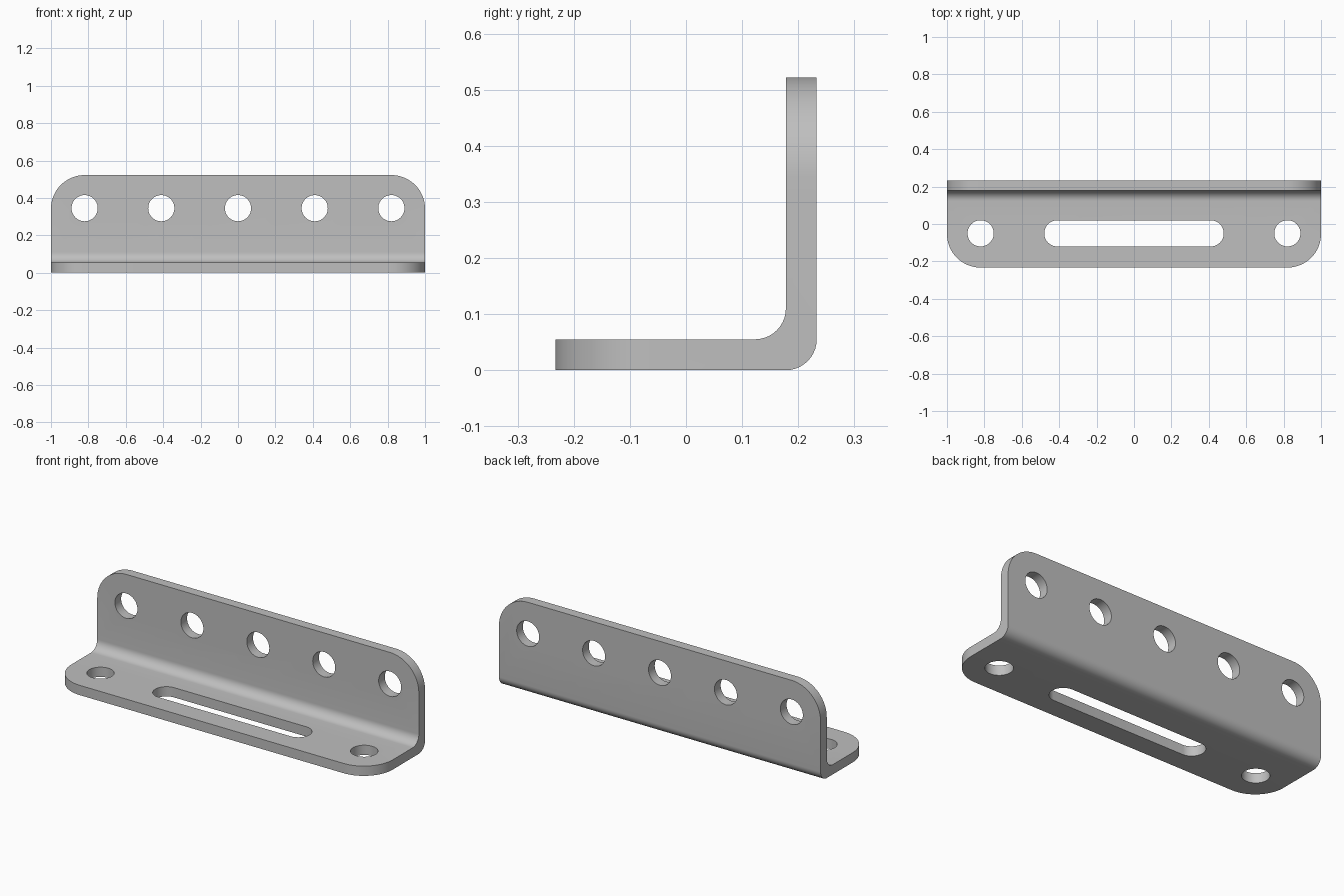
import bpy
import bmesh
from math import radians
from mathutils import Matrix

if "Cube" in bpy.data.objects:
    bpy.data.objects.remove(bpy.data.objects["Cube"])

HALF_Y, HEIGHT, THICK = 0.233, 0.522, 0.055
CORNER_R, HOLE_R = 0.18, 0.07
HOLE_X, HOLE_Y, HOLE_Z = 0.82, -0.05, 0.345


def make_object(name, bm):
    bmesh.ops.recalc_face_normals(bm, faces=bm.faces)
    mesh = bpy.data.meshes.new(name)
    bm.to_mesh(mesh)
    bm.free()
    obj = bpy.data.objects.new(name, mesh)
    bpy.context.collection.objects.link(obj)
    return obj


def bevel(bm, rule, radius, segments):
    edges = [e for e in bm.edges if rule(e)]
    bmesh.ops.bevel(bm, geom=edges, offset=radius, segments=segments,
                    profile=0.5, affect='EDGES', clamp_overlap=False)


# Steel material
steel = bpy.data.materials.new("steel grey")
steel.use_nodes = True
colour = (0.52, 0.52, 0.52, 1)
steel.diffuse_color = colour
steel.node_tree.nodes["Principled BSDF"].inputs["Base Color"].default_value = colour

# Angle section, extruded along x
inner = HALF_Y - THICK
section = [(-HALF_Y, 0), (HALF_Y, 0), (HALF_Y, HEIGHT),
           (inner, HEIGHT), (inner, THICK), (-HALF_Y, THICK)]
bm = bmesh.new()
face = bm.faces.new([bm.verts.new((-1, y, z)) for y, z in section])
out = bmesh.ops.extrude_face_region(bm, geom=[face])
bmesh.ops.translate(bm, vec=(2, 0, 0),
                    verts=[v for v in out["geom"] if isinstance(v, bmesh.types.BMVert)])


def at(e, y, z):
    return all(abs(v.co.y - y) < 1e-4 and abs(v.co.z - z) < 1e-4 for v in e.verts)


# Rounded bend, inside and outside
bevel(bm, lambda e: at(e, inner, THICK) or at(e, HALF_Y, 0), THICK, 10)


# Rounded free corners of both flanges
def free_corner(e):
    a, b = (v.co for v in e.verts)
    if abs(abs(a.x) - 1) > 1e-4 or abs(a.x - b.x) > 1e-4:
        return False
    return (max(a.y, b.y) < -HALF_Y + 1e-4) or (min(a.z, b.z) > HEIGHT - 1e-4)


bevel(bm, free_corner, CORNER_R, 16)
bracket = make_object("angle_bracket", bm)
bracket.data.materials.append(steel)

# Hole cutters
bm = bmesh.new()


def add_hole(matrix):
    bmesh.ops.create_cone(bm, cap_ends=True, segments=48, radius1=HOLE_R,
                          radius2=HOLE_R, depth=0.2, matrix=matrix)


for i in range(-2, 3):
    add_hole(Matrix.Translation((i * HOLE_X / 2, inner + THICK / 2, HOLE_Z))
             @ Matrix.Rotation(radians(90), 4, 'X'))
for side in (-1, 1):
    add_hole(Matrix.Translation((side * HOLE_X, HOLE_Y, 0)))

# Slot cutter: a cylinder with its halves pulled apart
first = len(bm.verts)
add_hole(Matrix.Translation((0, HOLE_Y, 0)) @ Matrix.Rotation(radians(3.75), 4, 'Z'))
bm.verts.ensure_lookup_table()
for v in bm.verts[first:]:
    v.co.x += 0.41 if v.co.x > 0 else -0.41
cutter = make_object("hole_cutter", bm)
cutter.hide_render = True

# Cut the holes and shade
cut = bracket.modifiers.new("holes", 'BOOLEAN')
cut.operation = 'DIFFERENCE'
cut.solver = 'EXACT'
cut.object = cutter
bpy.ops.object.select_all(action='DESELECT')
bpy.context.view_layer.objects.active = bracket
bracket.select_set(True)
bpy.ops.object.modifier_apply(modifier=cut.name)
bpy.data.objects.remove(cutter)
bpy.ops.object.shade_smooth_by_angle(angle=radians(30))
